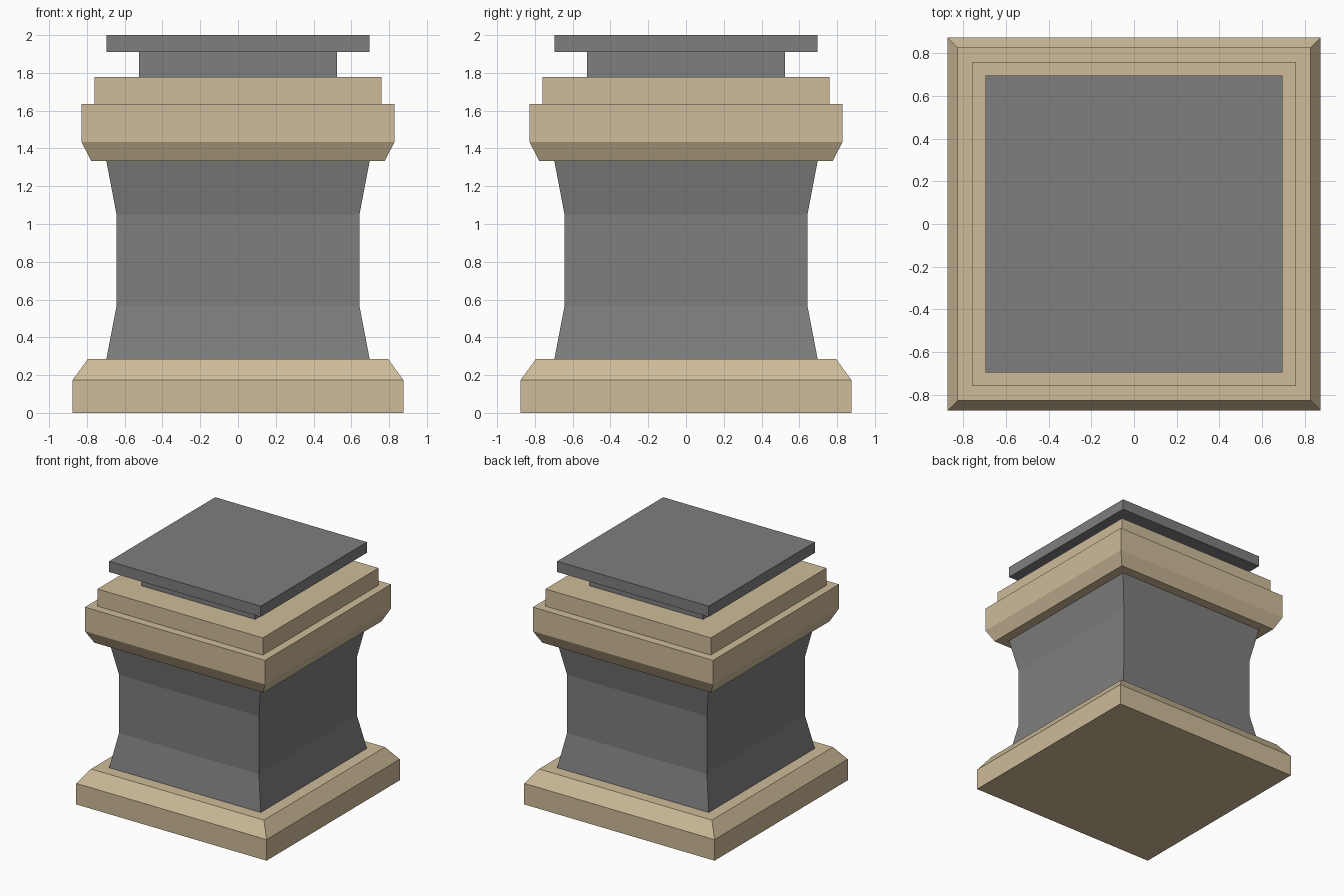
import bpy, bmesh

if "Cube" in bpy.data.objects:
    bpy.data.objects.remove(bpy.data.objects["Cube"])


def material(name, color):
    mat = bpy.data.materials.new(name)
    mat.diffuse_color = (*color, 1)
    mat.use_nodes = True
    mat.node_tree.nodes["Principled BSDF"].inputs["Base Color"].default_value = mat.diffuse_color
    return mat


def square_stack(name, profile, mat):
    """Closed solid from square rings given as (half width, height)."""
    bm = bmesh.new()
    rings = [[bm.verts.new((sx * h, sy * h, z))
              for sx, sy in ((-1, -1), (1, -1), (1, 1), (-1, 1))]
             for h, z in profile]
    for low, high in zip(rings, rings[1:]):
        for i in range(4):
            j = (i + 1) % 4
            bm.faces.new((low[i], low[j], high[j], high[i]))
    bm.faces.new(rings[0][::-1])
    bm.faces.new(rings[-1])
    mesh = bpy.data.meshes.new(name)
    bm.to_mesh(mesh)
    bm.free()
    mesh.materials.append(mat)
    obj = bpy.data.objects.new(name, mesh)
    bpy.context.collection.objects.link(obj)
    return obj


sandstone = material("sandstone", (0.62, 0.50, 0.32))
dark_stone = material("dark_stone", (0.21, 0.21, 0.21))

# Chamfered plinth
square_stack("base_plinth", [(0.875, 0), (0.875, 0.175), (0.795, 0.285)], sandstone)

# Waisted shaft
square_stack("shaft", [(0.697, 0.285), (0.643, 0.567), (0.643, 1.05), (0.697, 1.333)], dark_stone)

# Stepped capital with a chamfered underside
square_stack("capital", [(0.777, 1.333), (0.828, 1.434), (0.828, 1.634),
                         (0.76, 1.634), (0.76, 1.777)], sandstone)

# Recessed neck and overhanging top slab
square_stack("neck", [(0.523, 1.777), (0.523, 1.911)], dark_stone)
square_stack("top_slab", [(0.697, 1.911), (0.697, 2.0)], dark_stone)
